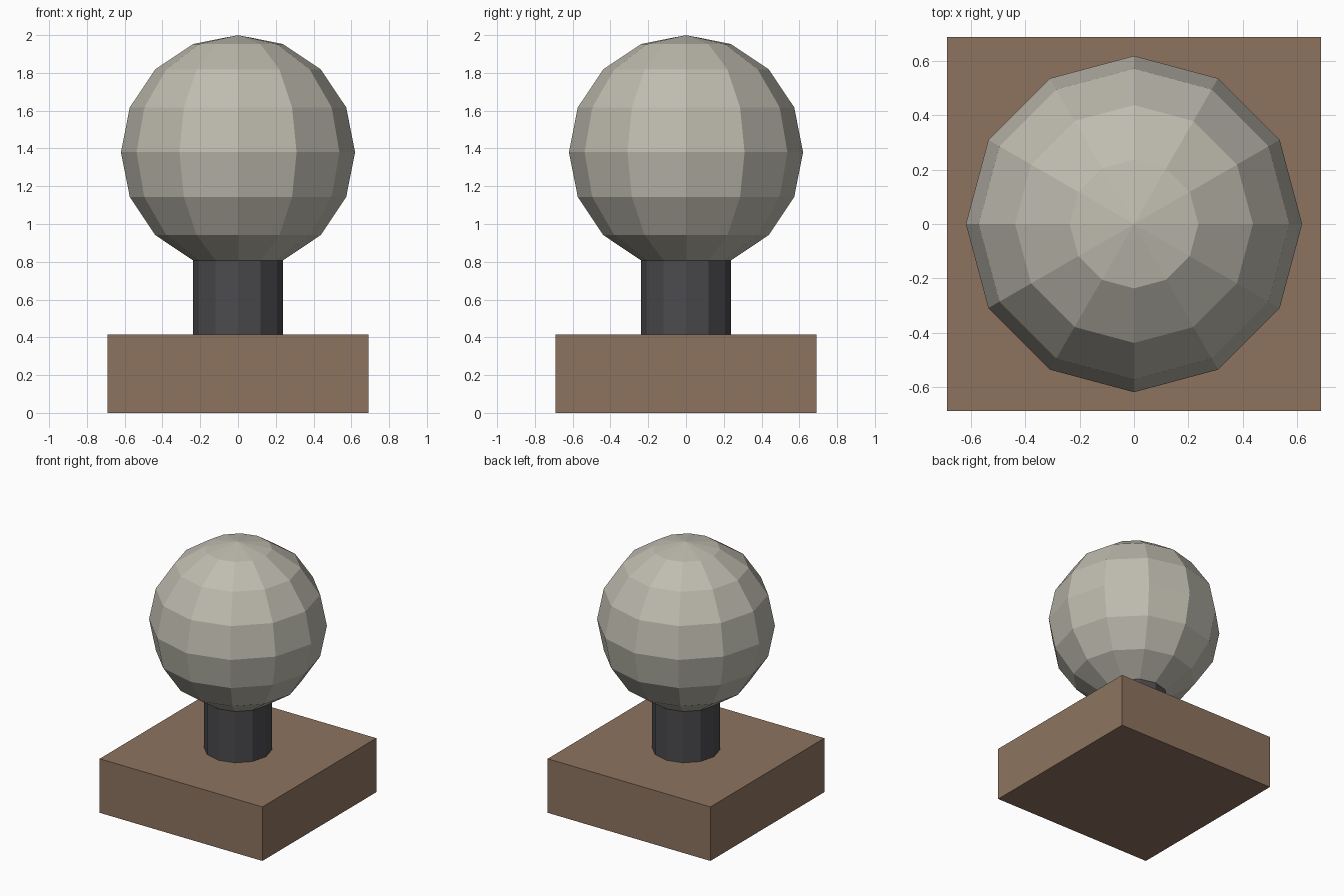
import bpy

if "Cube" in bpy.data.objects:
    bpy.data.objects.remove(bpy.data.objects["Cube"])


def finish(name, color=None):
    obj = bpy.context.object
    obj.name = name
    if color:
        mat = bpy.data.materials.new(name + "_material")
        mat.diffuse_color = (*color, 1)
        mat.use_nodes = True
        mat.node_tree.nodes["Principled BSDF"].inputs["Base Color"].default_value = mat.diffuse_color
        obj.data.materials.append(mat)
    return obj


# Square base block
bpy.ops.mesh.primitive_cube_add(size=1, location=(0, 0, 0.207))
base = finish("base", (0.27, 0.175, 0.117))
base.scale = (1.38, 1.38, 0.414)

# Twelve-sided neck, meeting the lowest full ring of the ball
bpy.ops.mesh.primitive_cylinder_add(vertices=12, radius=0.237, depth=0.394,
                                    location=(0, 0, 0.61))
finish("neck", (0.07, 0.07, 0.075))

# Faceted ball
bpy.ops.mesh.primitive_uv_sphere_add(segments=12, ring_count=8, radius=0.62,
                                     location=(0, 0, 1.38))
finish("ball", (0.52, 0.50, 0.43))
